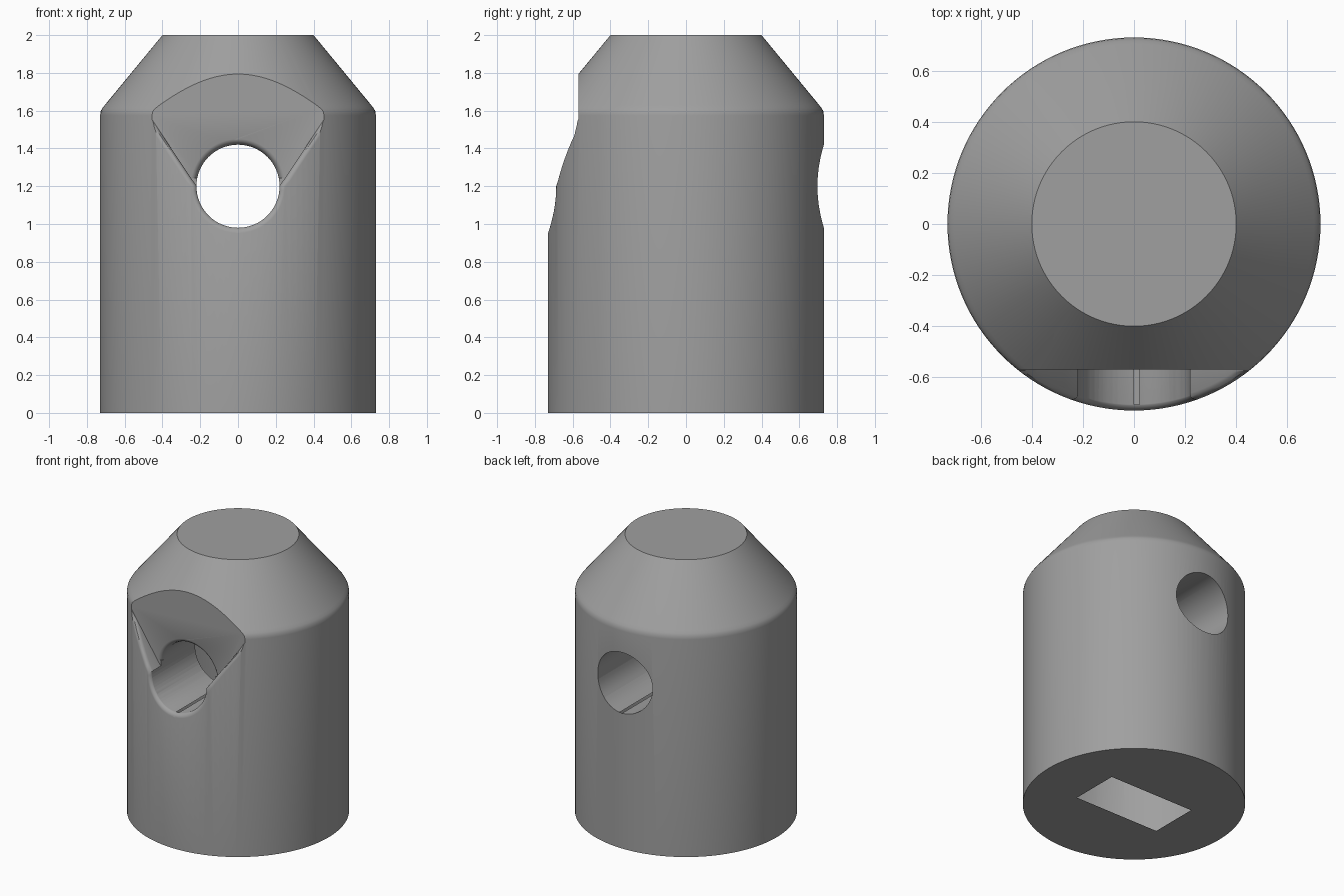
import bpy, bmesh, math

if "Cube" in bpy.data.objects:
    bpy.data.objects.remove(bpy.data.objects["Cube"])

R = 0.73          # body radius
FLAT = -0.57      # depth of the flat recess
HOLE_R, HOLE_Z = 0.22, 1.2


def make_object(name, bm):
    bmesh.ops.recalc_face_normals(bm, faces=bm.faces)
    me = bpy.data.meshes.new(name)
    bm.to_mesh(me)
    bm.free()
    ob = bpy.data.objects.new(name, me)
    bpy.context.collection.objects.link(ob)
    return ob


def loft(name, rings, triangulate=False):
    """Closed solid through rings of equal point count, capped at both ends."""
    bm = bmesh.new()
    vs = [[bm.verts.new(p) for p in ring] for ring in rings]
    n = len(vs[0])
    for a, b in zip(vs, vs[1:]):
        for i in range(n):
            j = (i + 1) % n
            bm.faces.new((a[i], a[j], b[j], b[i]))
    bm.faces.new(vs[0])
    bm.faces.new(vs[-1][::-1])
    if triangulate:
        bmesh.ops.triangulate(bm, faces=[f for f in bm.faces if len(f.verts) == 4])
    return make_object(name, bm)


def arc(r, a0, a1, n):
    """Points (x, z) around the hole centre, angles in degrees."""
    out = []
    for i in range(n + 1):
        a = math.radians(a0 + (a1 - a0) * i / n)
        out.append((r * math.cos(a), HOLE_Z + r * math.sin(a)))
    return out


# Body: cylinder with a softly rounded shoulder and a conical top
N = 128
profile = [(R, 0), (R, 1.575), (0.727, 1.597), (0.718, 1.613), (0.705, 1.63), (0.4, 2.0)]
body = loft("body", [[(r * math.cos(2 * math.pi * i / N), r * math.sin(2 * math.pi * i / N), z)
                      for i in range(N)] for r, z in profile])


# Recess: V-shaped pocket running down into the round hole, with a rounded lip
def recess_outline(d):
    pts = arc(HOLE_R - 0.002 + d, 180, 360, 32)
    nx, nz = 0.832, -0.555
    steps = 16
    right = []
    for i in range(1, steps + 1):
        t = i / steps
        right.append((0.22 + 0.43 * t + nx * d, HOLE_Z + 0.645 * t + nz * d))
    right.append((0.65 + nx * d, 2.3))
    left = [(-x, z) for x, z in reversed(right)]
    return pts + right + left


def recess_ring(k, d, r):
    ring = []
    for x, z in recess_outline(d):
        y = -math.sqrt(max(r * r - x * x, 0))
        ring.append((x, min(y, FLAT - 0.003 * k), z))
    return ring


rings = [[(x, FLAT, z) for x, z in recess_outline(0)]]
lip = [(0, R - 0.032), (0.003, R - 0.020), (0.010, R - 0.010),
       (0.020, R - 0.003), (0.034, R + 0.001), (0.05, R + 0.012)]
for k, (d, r) in enumerate(lip, 1):
    rings.append(recess_ring(k, d, r))
rings.append([(x, -1.0, z) for x, z in recess_outline(0.05)])
recess = loft("recess_cutter", rings, True)

# Cross hole through the body from front to back
circle = arc(HOLE_R, 0, 360, 64)[:-1]
hole = loft("hole_cutter", [[(x, y, z) for x, z in circle] for y in (-1.2, 1.2)])

# Rounded upper edge where the hole meets the flat
edge = [(-0.62, 0.25), (-0.57, 0.25), (-0.565, 0.238), (-0.555, 0.228), (-0.535, 0.2205), (-0.50, 0.21)]
rim = loft("rim_cutter", [[(x, y, z) for x, z in arc(r, 10, 170, 32)] for y, r in edge])

# Rectangular socket rising from the underside into the hole
socket = loft("socket_cutter", [[(-0.34, -0.178, z), (0.34, -0.178, z), (0.34, 0.178, z), (-0.34, 0.178, z)]
                                for z in (-0.2, 1.4)])

cutters = [recess, hole, rim, socket]
for c in cutters:
    c.hide_render = True
    m = body.modifiers.new(c.name, "BOOLEAN")
    m.operation = "DIFFERENCE"
    m.solver = "EXACT"
    m.object = c

# Apply the cuts and remove the cutters
bpy.context.view_layer.update()
deps = bpy.context.evaluated_depsgraph_get()
result = bpy.data.meshes.new_from_object(body.evaluated_get(deps))
body.modifiers.clear()
body.data = result
for c in cutters:
    bpy.data.objects.remove(c)

# Smooth curved walls, crisp edges
result.shade_smooth()
result.set_sharp_from_angle(angle=math.radians(30))

# Single grey colour
grey = bpy.data.materials.new("grey")
grey.diffuse_color = (0.35, 0.35, 0.35, 1)
grey.use_nodes = True
grey.node_tree.nodes["Principled BSDF"].inputs["Base Color"].default_value = grey.diffuse_color
result.materials.clear()
result.materials.append(grey)
for p in result.polygons:
    p.material_index = 0
